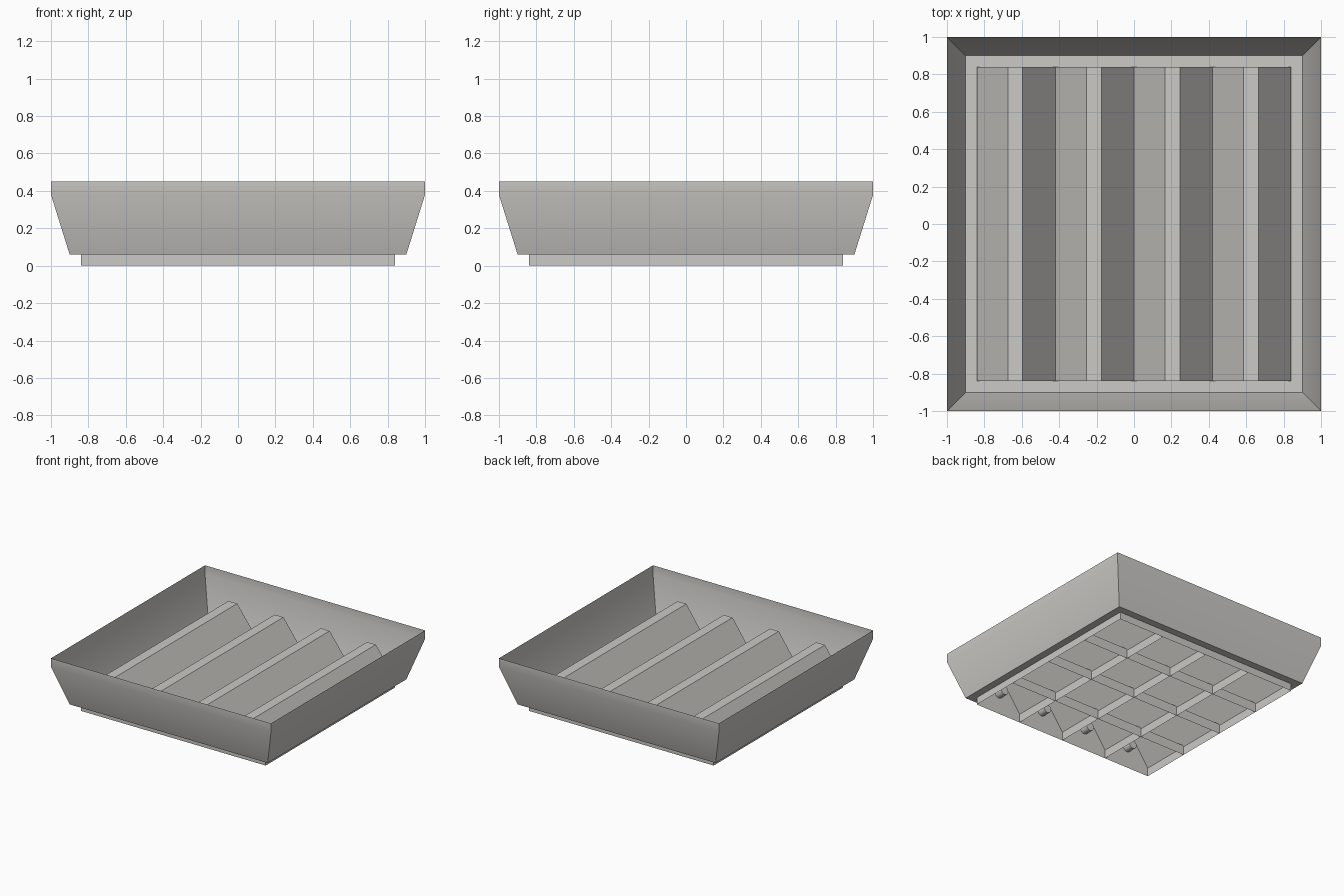
import bpy, bmesh, math
from mathutils import Vector

if "Cube" in bpy.data.objects:
    bpy.data.objects.remove(bpy.data.objects["Cube"])


def material(name, c):
    m = bpy.data.materials.new(name)
    m.diffuse_color = (*c, 1)
    m.use_nodes = True
    m.node_tree.nodes["Principled BSDF"].inputs["Base Color"].default_value = m.diffuse_color
    return m


GREY = material("pale warm grey", (0.60, 0.585, 0.56))


def make(name, quads, smooth=False):
    """Sheet-metal part from a list of polygons, with shared corners welded."""
    bm = bmesh.new()
    for q in quads:
        bm.faces.new([bm.verts.new(Vector(p)) for p in q])
    bmesh.ops.remove_doubles(bm, verts=bm.verts, dist=1e-4)
    bmesh.ops.recalc_face_normals(bm, faces=bm.faces)
    me = bpy.data.meshes.new(name)
    bm.to_mesh(me)
    bm.free()
    ob = bpy.data.objects.new(name, me)
    bpy.context.collection.objects.link(ob)
    me.materials.append(GREY)
    if smooth:
        bpy.ops.object.select_all(action='DESELECT')
        ob.select_set(True)
        bpy.context.view_layer.objects.active = ob
        bpy.ops.object.shade_smooth_by_angle(angle=math.radians(30))
    return ob


def ring(r, z):
    return [(-r, -r, z), (r, -r, z), (r, r, z), (-r, r, z)]


# Housing: open thin tray with tapered walls and a flat inner flange
profile = [(1.0, 0.45), (1.0, 0.38), (0.9, 0.06), (0.84, 0.06)]
walls = []
for (r0, z0), (r1, z1) in zip(profile, profile[1:]):
    a, b = ring(r0, z0), ring(r1, z1)
    for i in range(4):
        j = (i + 1) % 4
        walls.append([a[i], a[j], b[j], b[i]])
make("housing", walls, smooth=True)

# Four trapezoid reflector channels with closed ends
L, LOW, HIGH = 0.84, 0.07, 0.305
PITCH = 0.42
for n in range(4):
    x0 = -0.84 + n * PITCH
    sec = [(x0, LOW), (x0 + 0.165, HIGH), (x0 + 0.245, HIGH), (x0 + PITCH, LOW)]
    faces = [[(xa, -L, za), (xb, -L, zb), (xb, L, zb), (xa, L, za)]
             for (xa, za), (xb, zb) in zip(sec, sec[1:])]
    faces += [[(x, y, z) for x, z in sec] for y in (-L, L)]
    make(f"reflector_{n + 1}", faces)

# Louvre grid of thin blades below the reflectors
for n in range(5):
    p = -0.84 + n * PITCH
    h = 0.08
    make(f"long_blade_{n + 1}", [[(p, -L, 0), (p, L, 0), (p, L, h), (p, -L, h)]])
    make(f"cross_blade_{n + 1}", [[(-L, p, 0), (L, p, 0), (L, p, h), (-L, p, h)]])

# Round lamp holders at both ends of each channel
for n in range(4):
    for side in (-1, 1):
        bpy.ops.mesh.primitive_cylinder_add(
            vertices=16, radius=0.035, depth=0.07,
            location=(-0.635 + n * PITCH, side * 0.804, 0.17),
            rotation=(math.pi / 2, 0, 0))
        ob = bpy.context.object
        ob.name = f"lamp_holder_{n + 1}_{'front' if side < 0 else 'back'}"
        ob.data.materials.append(GREY)
        bpy.ops.object.shade_smooth_by_angle(angle=math.radians(40))
